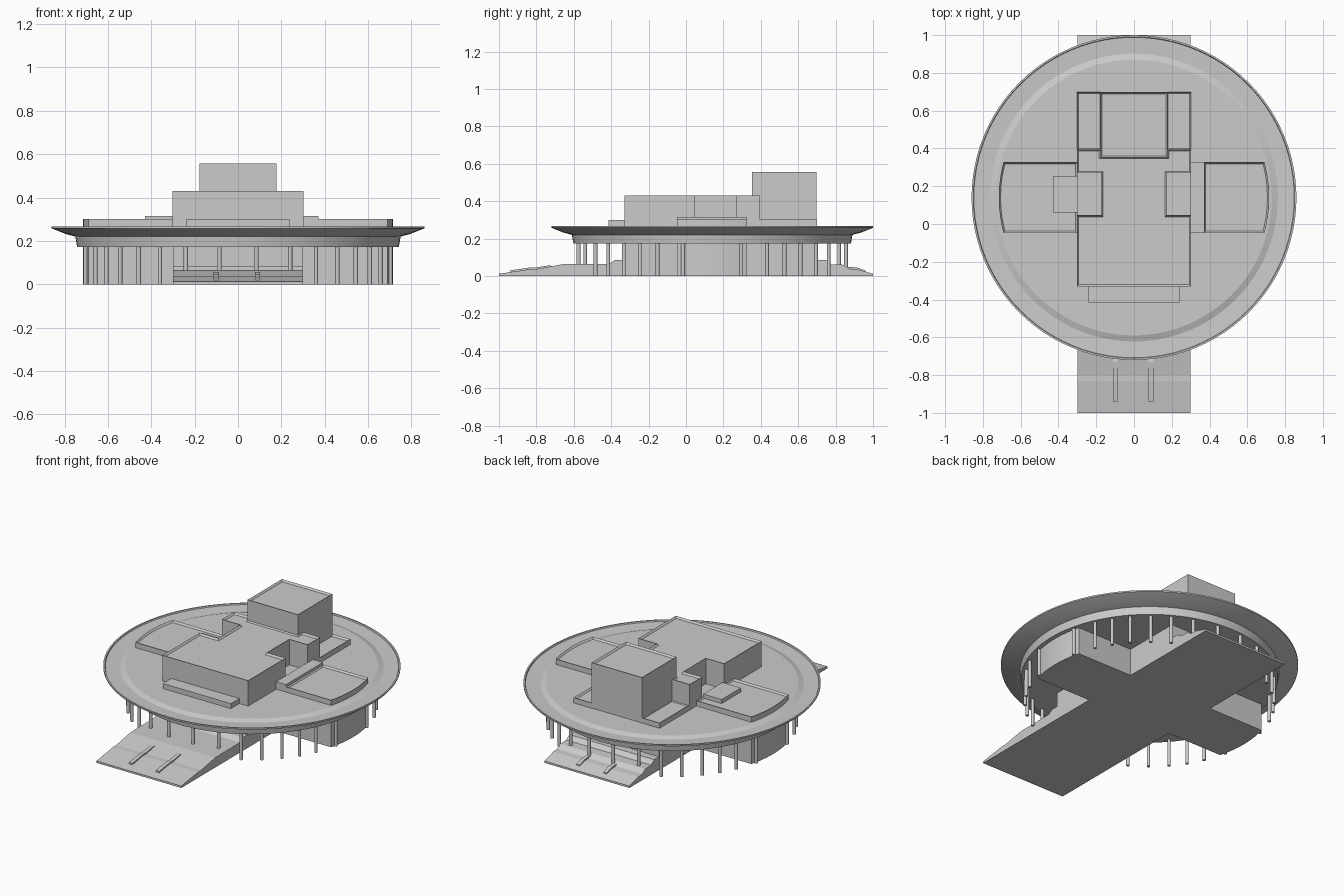
import bpy, bmesh, math

if "Cube" in bpy.data.objects:
    bpy.data.objects.remove(bpy.data.objects["Cube"])

CY = 0.14  # centre of the round roof in y


def finish(name, bm, smooth=False):
    bmesh.ops.recalc_face_normals(bm, faces=bm.faces[:])
    me = bpy.data.meshes.new(name)
    bm.to_mesh(me)
    bm.free()
    ob = bpy.data.objects.new(name, me)
    bpy.context.collection.objects.link(ob)
    if smooth:
        bpy.ops.object.select_all(action='DESELECT')
        ob.select_set(True)
        bpy.context.view_layer.objects.active = ob
        bpy.ops.object.shade_smooth_by_angle(angle=math.radians(12))
    return ob


def prism(name, pts, z0, z1, lip=0.0, drop=0.012):
    """Extruded outline; lip adds a parapet round a sunken top."""
    bm = bmesh.new()
    low = bm.faces.new([bm.verts.new((x, y, z0)) for x, y in pts])
    ext = bmesh.ops.extrude_face_region(bm, geom=[low], use_keep_orig=True)
    for v in ext['geom']:
        if isinstance(v, bmesh.types.BMVert):
            v.co.z = z1
    bmesh.ops.recalc_face_normals(bm, faces=bm.faces[:])
    if lip:
        top = [f for f in bm.faces if all(abs(v.co.z - z1) < 1e-5 for v in f.verts)][0]
        bmesh.ops.inset_individual(bm, faces=[top], thickness=lip, use_even_offset=True)
        for v in top.verts:
            v.co.z -= drop
    return finish(name, bm)


def rect(x0, x1, y0, y1):
    return [(x0, y0), (x1, y0), (x1, y1), (x0, y1)]


def side_profile(name, pts, x0, x1):
    """Outline in y/z extruded along x."""
    bm = bmesh.new()
    f = bm.faces.new([bm.verts.new((x0, y, z)) for y, z in pts])
    ext = bmesh.ops.extrude_face_region(bm, geom=[f], use_keep_orig=True)
    for v in ext['geom']:
        if isinstance(v, bmesh.types.BMVert):
            v.co.x = x1
    return finish(name, bm)


def wing_outline(side, inner):
    """Straight-sided wing with a curved outer wall."""
    a = math.asin(0.187 / 0.715)
    arc = [(0.715 * math.cos(t), CY + 0.715 * math.sin(t))
           for t in [-a + 2 * a * i / 12 for i in range(13)]]
    return [(side * x, y) for x, y in [(inner, -0.047)] + arc + [(inner, 0.327)]]


# round roof with raised centre, rim lip and sloping soffit
profile = [(0, 0.267), (0.73, 0.267), (0.762, 0.256), (0.848, 0.26), (0.851, 0.267),
           (0.86, 0.267), (0.86, 0.258), (0.795, 0.232), (0.75, 0.22), (0.742, 0.173), (0, 0.173)]
bm = bmesh.new()
vs = [bm.verts.new((r, CY, z)) for r, z in profile]
es = [bm.edges.new(p) for p in zip(vs, vs[1:])]
bmesh.ops.spin(bm, geom=vs + es, cent=(0, CY, 0), axis=(0, 0, 1),
               angle=2 * math.pi, steps=96, use_duplicate=False)
bmesh.ops.remove_doubles(bm, verts=bm.verts[:], dist=1e-4)
finish("round_roof", bm, True)

# ground floor walls
prism("ground_floor_core", rect(-0.3, 0.3, -0.335, 0.7), 0, 0.2)
for side, label in ((-1, "left"), (1, "right")):
    prism(label + "_wing_wall", wing_outline(side, 0.29), 0, 0.2)

# front and back ramps
side_profile("front_ramp", [(-1, 0), (-1, 0.012), (-0.83, 0.037), (-0.8, 0.037), (-0.66, 0.063),
                            (-0.41, 0.065), (-0.38, 0.085), (-0.33, 0.085), (-0.33, 0)], -0.3, 0.3)
side_profile("back_ramp", [(0.69, 0), (0.69, 0.085), (0.75, 0.085), (0.78, 0.062), (0.84, 0.06),
                           (0.87, 0.039), (0.91, 0.037), (1, 0.012), (1, 0)], -0.3, 0.3)
for i, x in enumerate((-0.1, 0.09)):
    side_profile("front_ramp_divider_%d" % i,
                 [(-0.94, 0.01), (-0.94, 0.03), (-0.83, 0.046), (-0.8, 0.046), (-0.73, 0.057),
                  (-0.7, 0.05)], x - 0.012, x + 0.012)
    side_profile("back_ramp_divider_%d" % i,
                 [(0.96, 0.01), (0.96, 0.03), (0.91, 0.046), (0.86, 0.05), (0.86, 0.03)],
                 x - 0.012, x + 0.012)

# columns round the edge, repeated in four quadrants
bm = bmesh.new()
for deg in (6.8, 19.5, 30, 39.5, 49, 57.5, 66, 77.5):
    a = math.radians(deg)
    for sx in (-1, 1):
        for sy in (-1, 1):
            c = bmesh.ops.create_cone(bm, cap_ends=True, segments=12, radius1=0.01,
                                      radius2=0.01, depth=0.18)
            bmesh.ops.translate(bm, verts=c['verts'], vec=(
                sx * 0.72 * math.sin(a), CY + sy * 0.72 * math.cos(a), 0.09))
finish("columns", bm, False)

# upper block with side notches, mirrored outline
half = [(0.303, -0.33), (0.303, 0.047), (0.173, 0.047), (0.173, 0.27),
        (0.303, 0.27), (0.303, 0.395), (0.175, 0.395), (0.175, 0.355)]
prism("upper_block", half + [(-x, y) for x, y in reversed(half)], 0.25, 0.43, 0.009)
prism("back_tower", rect(-0.178, 0.178, 0.352, 0.698), 0.25, 0.557, 0.009)

# low roof parts
for side, label in ((-1, "left"), (1, "right")):
    x = sorted((side * 0.17, side * 0.303))
    prism(label + "_back_roof", rect(*x, 0.39, 0.7), 0.25, 0.301, 0.009)
prism("left_wing_roof", wing_outline(-1, 0.3), 0.25, 0.301, 0.009)
prism("right_wing_roof", wing_outline(1, 0.37), 0.25, 0.301, 0.009)
prism("left_roof_hatch", rect(-0.43, -0.3, 0.06, 0.255), 0.25, 0.315)
prism("right_roof_link", rect(0.3, 0.372, -0.047, 0.325), 0.25, 0.315)
prism("front_canopy", rect(-0.24, 0.24, -0.415, -0.32), 0.25, 0.299)
